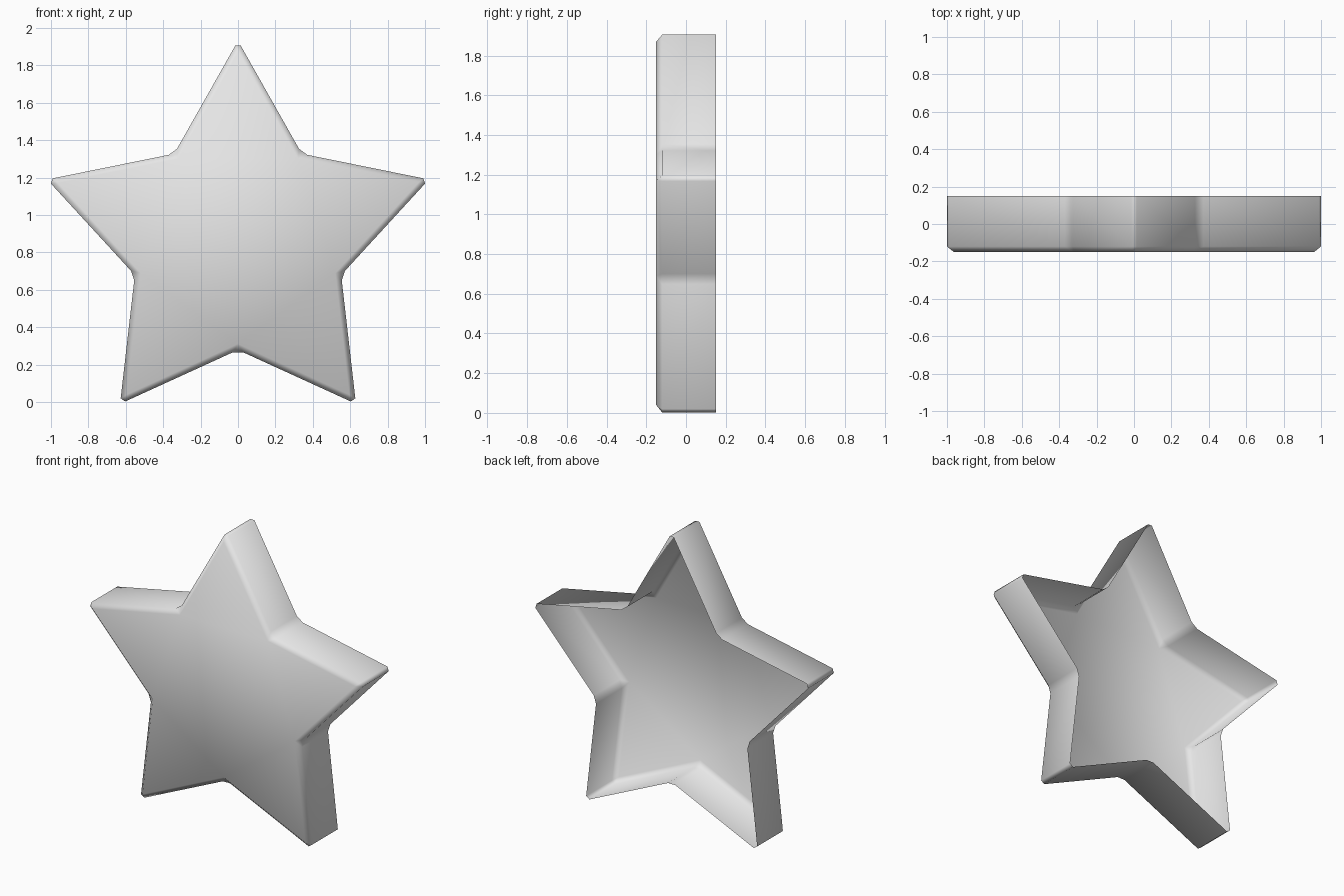
import bpy, bmesh
from math import sin, cos, pi

cube = bpy.data.objects.get("Cube")
if cube:
    bpy.data.objects.remove(cube, do_unlink=True)

TIP, NOTCH = 1.073, 0.58      # star radii before bevelling
CENTRE_Z, HALF_DEPTH = 0.858, 0.15
BEVEL = 0.03

# Plain grey material
grey = bpy.data.materials.new("light grey")
grey.use_nodes = True
colour = (0.8, 0.8, 0.8, 1)
grey.diffuse_color = colour
grey.node_tree.nodes["Principled BSDF"].inputs["Base Color"].default_value = colour

# Star face at the front, walls running to an open back
bm = bmesh.new()
front, back = [], []
for i in range(10):
    r = NOTCH if i % 2 else TIP
    x, z = r * sin(i * pi / 5), CENTRE_Z + r * cos(i * pi / 5)
    front.append(bm.verts.new((x, -HALF_DEPTH, z)))
    back.append(bm.verts.new((x, HALF_DEPTH, z)))
bm.faces.new(front)
for i in range(10):
    j = (i + 1) % 10
    bm.faces.new((front[j], front[i], back[i], back[j]))
bm.normal_update()
if bm.faces[:][0].normal.y > 0:
    bmesh.ops.reverse_faces(bm, faces=bm.faces[:])

# Chamfer the front rim and the corner edges, leaving the open rim sharp
edges = [e for e in bm.edges if not e.is_boundary]
bmesh.ops.bevel(bm, geom=edges, offset=BEVEL, offset_type='OFFSET',
                segments=1, profile=0.5, affect='EDGES', clamp_overlap=True)
for f in bm.faces:
    f.smooth = True

mesh = bpy.data.meshes.new("star_shell")
bm.to_mesh(mesh)
bm.free()
mesh.materials.append(grey)
star = bpy.data.objects.new("star_shell", mesh)
bpy.context.collection.objects.link(star)
